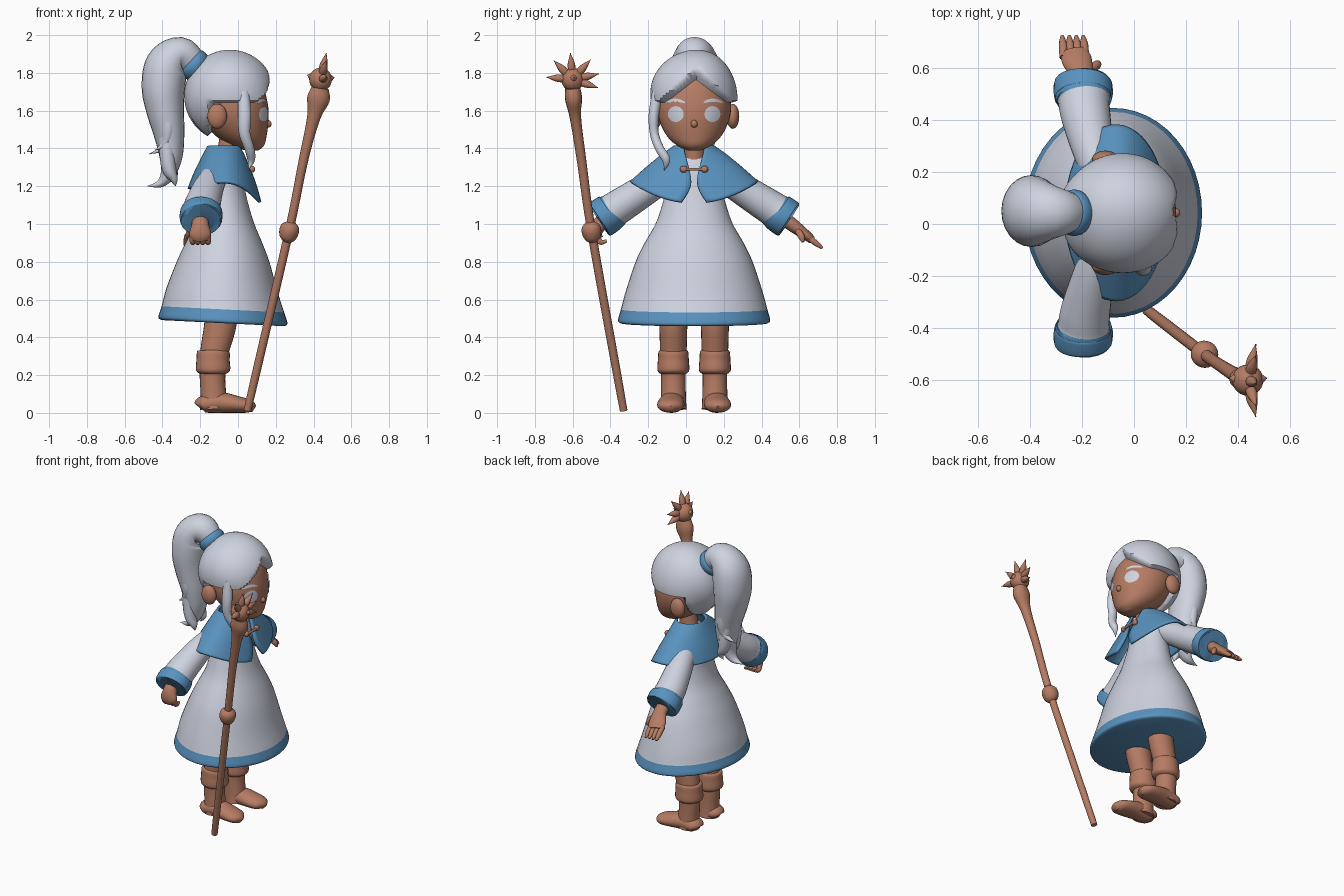
import bpy, bmesh, math
from mathutils import Vector
from mathutils.bvhtree import BVHTree

if "Cube" in bpy.data.objects:
    bpy.data.objects.remove(bpy.data.objects["Cube"])

MID = 0.043  # mirror plane of the figure
SIDES = (("staff_side", -1), ("free_side", 1))
X, Y, Z = Vector((1, 0, 0)), Vector((0, 1, 0)), Vector((0, 0, 1))


def material(name, color):
    m = bpy.data.materials.new(name)
    m.use_nodes = True
    m.diffuse_color = color + (1,)
    m.node_tree.nodes["Principled BSDF"].inputs["Base Color"].default_value = color + (1,)
    return m


WHITE = material("pale_grey", (0.62, 0.65, 0.74))
BLUE = material("soft_blue", (0.10, 0.29, 0.52))
BROWN = material("warm_brown", (0.46, 0.20, 0.125))


def finish(name, bm, mats):
    bmesh.ops.recalc_face_normals(bm, faces=bm.faces)
    me = bpy.data.meshes.new(name)
    bm.to_mesh(me)
    bm.free()
    for m in mats:
        me.materials.append(m)
    for p in me.polygons:
        p.use_smooth = True
    me.set_sharp_from_angle(angle=math.radians(50))
    ob = bpy.data.objects.new(name, me)
    bpy.context.collection.objects.link(ob)
    return ob


def spline(rows, steps):
    """Smooth interpolation of control rows; returns (segment, values)."""
    out, n = [], len(rows)
    for i in range(n - 1):
        p0, p1, p2, p3 = rows[max(i - 1, 0)], rows[i], rows[i + 1], rows[min(i + 2, n - 1)]
        for s in range(steps):
            t = s / steps
            out.append((i, [b + 0.5 * t * (c - a + t * (2 * a - 5 * b + 4 * c - d + t * (3 * (b - c) + d - a)))
                            for a, b, c, d in zip(p0, p1, p2, p3)]))
    return out + [(n - 2, list(rows[-1]))]


def sweep(name, rows, mats=(WHITE,), band=None, side=X, tangent=None, sides=24, steps=5):
    """Rows are x, y, z, radius along side, radius across; band maps segment to material."""
    bm = bmesh.new()
    path = spline(rows, steps)
    pts = [Vector(v[:3]) for _, v in path]
    rings = []
    for i, (_, v) in enumerate(path):
        t = tangent or pts[min(i + 1, len(pts) - 1)] - pts[max(i - 1, 0)]
        t = t.normalized()
        a = (side - t * side.dot(t)).normalized()
        b = t.cross(a)
        ra, rb = max(v[3], 0.002), max(v[4], 0.002)
        rings.append([bm.verts.new(pts[i] + a * ra * math.cos(k * math.tau / sides)
                                   + b * rb * math.sin(k * math.tau / sides)) for k in range(sides)])
    for i in range(len(rings) - 1):
        for k in range(sides):
            q = (k + 1) % sides
            f = bm.faces.new((rings[i][k], rings[i][q], rings[i + 1][q], rings[i + 1][k]))
            f.material_index = band(path[i][0]) if band else 0
    for ring, seg in ((rings[0][::-1], 0), (rings[-1], len(rows) - 2)):
        bm.faces.new(ring).material_index = band(seg) if band else 0
    return finish(name, bm, mats)


def ball(name, loc, size, mat, u=24, v=16, shape=None):
    bm = bmesh.new()
    bmesh.ops.create_uvsphere(bm, u_segments=u, v_segments=v, radius=1)
    for p in bm.verts:
        p.co = Vector(loc) + Vector([c * s for c, s in zip(p.co, size)])
        if shape:
            p.co = shape(p.co)
    return finish(name, bm, (mat,))


def upright(rows, y=MID):
    """Rows x, z, radius x, radius y placed at one depth."""
    return [(x, y, z, a, b) for x, z, a, b in rows]


# Dress with blue hem
sweep("dress", upright([(-.08, .475, .325, .39), (-.08, .49, .342, .403), (-.08, .548, .325, .388),
                        (-.083, .65, .295, .36), (-.075, .8, .245, .31), (-.07, .9, .203, .262),
                        (-.068, 1.0, .158, .205), (-.072, 1.1, .13, .17), (-.08, 1.2, .115, .145),
                        (-.075, 1.3, .095, .13), (-.07, 1.37, .06, .07)]),
      (WHITE, BLUE), band=lambda s: int(s < 2), tangent=Vector((.05, 0, 1)), sides=48)

# Short cape, open at the front
bm = bmesh.new()
grid = []
for _, (z, rx, ry, opening, t) in spline([(1.41, .085, .10, .55, 0), (1.365, .115, .165, .22, .33),
                                          (1.295, .155, .25, .06, .66), (1.22, .19, .335, .2, 1)], 5):
    row = []
    for k in range(49):
        a = opening + (math.tau - 2 * opening) * k / 48
        c = math.cos(a)
        drop = t * (.11 if c > 0 else .035) * c * c
        row.append(bm.verts.new((-.07 + rx * c, MID + ry * math.sin(a), z - drop)))
    grid.append(row)
for r, s in zip(grid, grid[1:]):
    for k in range(48):
        bm.faces.new((r[k], s[k], s[k + 1], r[k + 1]))
cape = finish("cape", bm, (BLUE,))
solid = cape.modifiers.new("thickness", 'SOLIDIFY')
solid.thickness, solid.offset = .016, 0

# Clasp
for name, s in SIDES:
    ball("clasp_button_" + name, (.075, MID + s * .055, 1.29), (.016, .02, .018), BROWN)
sweep("clasp_bar", [(.08, MID - .05, 1.29, .008, .008), (.08, MID + .05, 1.29, .008, .008)], (BROWN,), sides=10)

# Neck, head, ears, nose
sweep("neck", upright([(-.06, 1.32, .06, .06), (-.04, 1.47, .055, .055)]), (BROWN,))
head = sweep("head", upright([(.075, 1.388, .03, .03), (.05, 1.415, .088, .09), (.015, 1.47, .137, .147),
                              (-.02, 1.56, .182, .188), (-.035, 1.65, .19, .195),
                              (-.05, 1.76, .165, .17), (-.05, 1.85, .05, .05)]), (BROWN,), tangent=Z, sides=40)
ball("nose", (.158, MID, 1.53), (.02, .018, .02), BROWN)
for name, s in SIDES:
    ball("ear_" + name, (-.11, MID + s * .205, 1.57), (.052, .034, .066), BROWN)

# Eyes and brows laid on the face
tree = BVHTree.FromPolygons([v.co for v in head.data.vertices], [p.vertices[:] for p in head.data.polygons])


def face_plate(name, outline):
    bm = bmesh.new()
    n = len(outline)
    mid = [sum(p[i] for p in outline) / n for i in (0, 1)]
    rings = []
    for f in (.05, .4, .7, 1):
        ring = []
        for p in outline:
            y, z = (m + (c - m) * f for c, m in zip(p, mid))
            hit = tree.ray_cast(Vector((1, y, z)), -X)[0]
            ring.append(bm.verts.new((hit.x + .006, y, z)))
        rings.append(ring)
    bm.faces.new(rings[0])
    for r, q in zip(rings, rings[1:]):
        for k in range(n):
            bm.faces.new((r[k - 1], q[k - 1], q[k], r[k]))
    finish(name, bm, (WHITE,))


circle = [(math.cos(k * math.tau / 24), math.sin(k * math.tau / 24)) for k in range(24)]
for name, s in SIDES:
    face_plate("eye_" + name, [(MID + s * .097 + .042 * c, 1.582 + .042 * d) for c, d in circle])
    face_plate("brow_" + name, [(MID + s * (.1 + .052 * c), 1.655 + .009 * d - .012 * c * c) for c, d in circle])


# Hair cap, tucked into the head around the face
def hairline(p):
    edge = 1.615 + .175 * max(0, 1 - abs(p.y - .055) / .19)
    keep = min(1, max(0, max((-.13 - p.x) / .03, (p.z - edge) / .035)))
    centre = Vector((-.045, MID, 1.68))
    d = p - centre
    wave = 1 + .014 * math.sin(9 * math.atan2(d.y, d.z + .3) + 2 * d.x)
    return centre + d * (wave * keep + .66 * (1 - keep))


ball("hair_cap", (-.045, MID, 1.68), (.24, .23, .242), WHITE, 72, 56, hairline)

# Front lock hanging beside the face
sweep("side_lock", [(.03, -.15, 1.70, .03, .03), (.035, -.17, 1.58, .035, .028), (.035, -.168, 1.48, .03, .024),
                    (.06, -.14, 1.40, .026, .024), (.07, -.105, 1.34, .02, .022), (.055, -.115, 1.285, 0, 0)], sides=14)

# Ponytail with tie and loose tips
sweep("hair_tie", [(-.205, MID, 1.825, .08, .08), (-.22, MID, 1.835, .088, .085),
                   (-.24, MID, 1.85, .088, .085), (-.255, MID, 1.862, .075, .075)], (BLUE,), side=Y)
sweep("ponytail", [(-.23, .045, 1.845, .07, .07), (-.30, .045, 1.895, .10, .095), (-.375, .048, 1.84, .13, .115),
                   (-.395, .05, 1.72, .138, .115), (-.385, .05, 1.6, .125, .10), (-.365, .05, 1.48, .105, .082),
                   (-.355, .05, 1.36, .08, .062), (-.37, .05, 1.27, .055, .04), (-.41, .05, 1.215, .03, .022),
                   (-.48, .05, 1.20, 0, 0)], side=Y)
for i, (y, x, z) in enumerate([(.12, -.47, 1.37), (-.02, -.44, 1.39), (.0, -.33, 1.2), (.10, -.36, 1.22)]):
    sweep("ponytail_tip_%d" % i, [(-.385, y, 1.6, .045, .045), (-.37, y, z + .12, .045, .04),
                                  (-.385 if x < -.4 else -.34, y, z + .04, .027, .022), (x, y, z, 0, 0)],
          side=Y, sides=12)

# Arms, legs and feet
for name, s in SIDES:
    sweep("sleeve_" + name, [(x, MID + s * d, z, a, b) for x, d, z, a, b in [
        (-.1, .07, 1.29, .06, .06), (-.15, .22, 1.205, .078, .08), (-.185, .37, 1.11, .095, .09),
        (-.193, .435, 1.068, .1, .094), (-.194, .445, 1.061, .112, .102), (-.196, .49, 1.03, .113, .104),
        (-.196, .502, 1.022, .104, .096), (-.196, .49, 1.03, .085, .08)]],
        (WHITE, BLUE), band=lambda g: int(g > 2))
    y = MID + s * .11
    sweep("leg_" + name, upright([(-.085, .58, .088, .076), (-.095, .46, .085, .074), (-.125, .32, .075, .07),
                                  (-.135, .2, .068, .065), (-.13, .1, .068, .066), (-.125, .02, .076, .07)], y),
          (BROWN,))
    sweep("boot_cuff_" + name, upright([(-.13, .335, .06, .06), (-.13, .325, .085, .078), (-.132, .28, .088, .082),
                                        (-.132, .225, .09, .084), (-.132, .205, .065, .065)], y), (BROWN,))
    sweep("boot_foot_" + name, [(x, y + s * o, z, a, z) for x, o, z, a in [
        (-.205, .005, .03, .04), (-.185, .005, .045, .062), (-.1, .008, .055, .066), (0, .014, .044, .072),
        (.06, .018, .034, .06), (.085, .018, .02, .02)]], (BROWN,), side=Y)

# Open hand
sweep("free_hand", [(-.2, .49, 1.05, .045, .04), (-.2, .57, .99, .045, .035), (-.22, .63, .945, .058, .028),
                    (-.23, .665, .918, .05, .022)], (BROWN,))
for i in range(4):
    x = -.27 + i * .027
    sweep("free_finger_%d" % i, [(x, .64, .935, .016, .016), (x - .003, .69, .897, .016, .016),
                                 (x - .006, .722, .872, .007, .007)], (BROWN,), sides=10)
sweep("free_thumb", [(-.18, .59, .97, .018, .018), (-.145, .61, .935, .018, .018),
                     (-.135, .62, .905, .008, .008)], (BROWN,), sides=10)

# Curled hand beside the staff
sweep("curled_hand", [(-.197, -.40, 1.05, .045, .04), (-.2, -.455, 1.0, .045, .04), (-.2, -.475, .95, .058, .03),
                      (-.2, -.465, .92, .05, .028)], (BROWN,))
for i in range(4):
    x = -.24 + i * .027
    sweep("curled_finger_%d" % i, [(x, -.475, .945, .016, .016), (x, -.455, .905, .016, .016),
                                   (x, -.42, .91, .008, .008)], (BROWN,), sides=10)

# Staff with grip, flared neck, round top and spikes
sweep("staff", [(.05, -.33, .012, .02, .02), (.105, -.373, .25, .022, .022), (.27, -.50, .96, .023, .023),
                (.345, -.552, 1.33, .025, .025), (.40, -.585, 1.56, .035, .03), (.425, -.595, 1.66, .06, .045),
                (.435, -.6, 1.72, .045, .04)], (BROWN,), sides=16)
sweep("staff_grip", [(.256, -.492, .905, .02, .02), (.262, -.495, .925, .042, .042), (.27, -.50, .96, .052, .052),
                     (.278, -.504, .99, .046, .046), (.283, -.507, 1.012, .02, .02)], (BROWN,))
hub = Vector((.437, -.6, 1.765))
ball("staff_top", hub, (.06, .06, .062), BROWN)
spikes = [(.22, math.sin(a), math.cos(a)) for a in (math.radians(d) for d in (-85, -45, -5, 42, 78, 108))]
for i, d in enumerate(spikes + [(1, .1, .15), (-.9, .1, .3)]):
    d = Vector(d).normalized()
    reach = .145 if i < 6 else .075
    rows = [tuple(hub + d * k) + (r, r) for k, r in ((.04, .02), (.085, .02), (reach, 0))] if i < 6 else \
        [tuple(hub + d * k) + (r, r) for k, r in ((.03, .02), (.055, .018), (reach, 0))]
    sweep("staff_spike_%d" % i, rows, (BROWN,), side=Vector((.3, .5, .81)) if i > 5 else X, sides=10)
